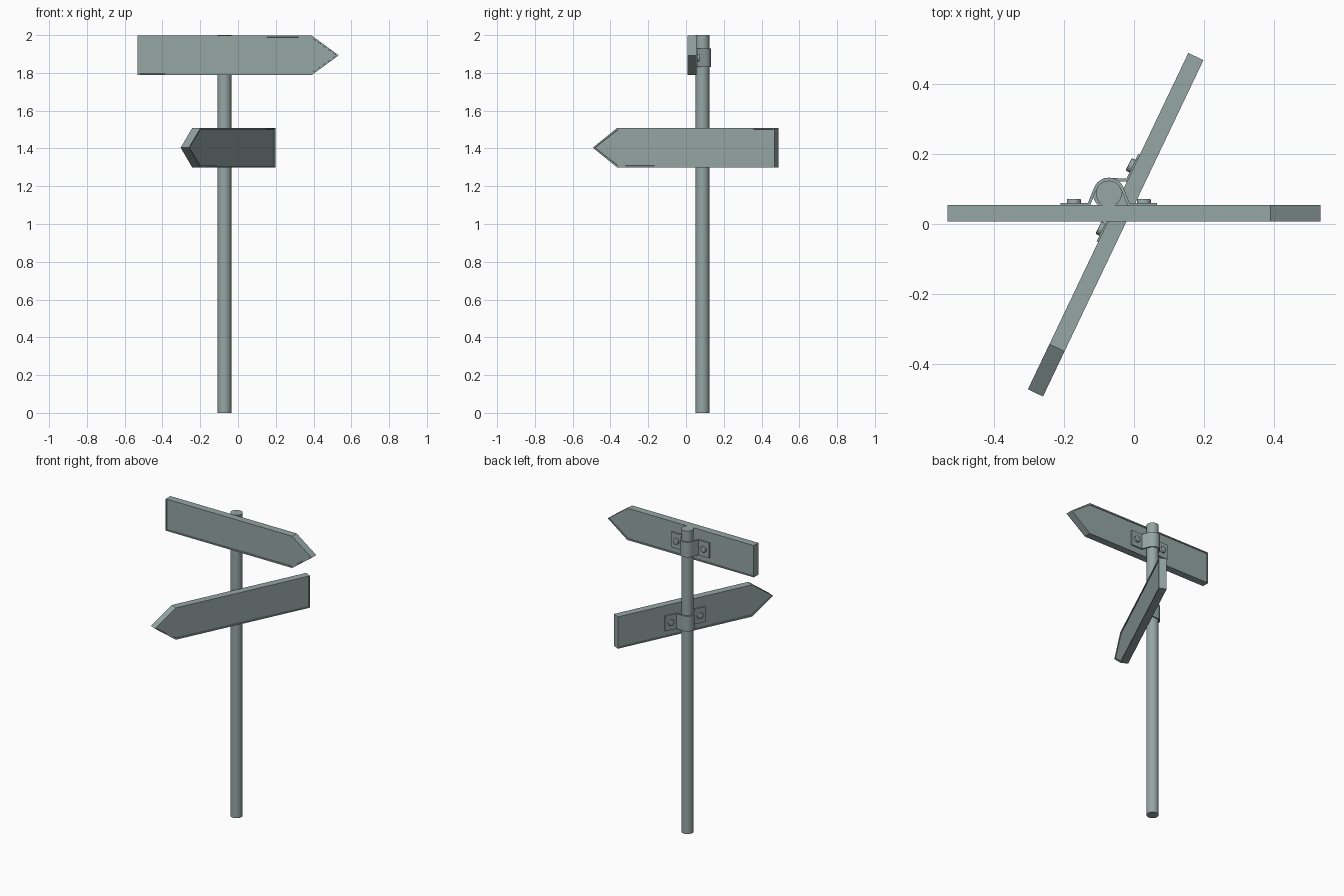
import bpy, bmesh, math
from mathutils import Vector, Matrix

if "Cube" in bpy.data.objects:
    bpy.data.objects.remove(bpy.data.objects["Cube"])

mat = bpy.data.materials.new("grey green metal")
mat.diffuse_color = (0.30, 0.38, 0.37, 1)
mat.use_nodes = True
mat.node_tree.nodes["Principled BSDF"].inputs["Base Color"].default_value = mat.diffuse_color

POST = Vector((-0.072, 0.087, 0))
R = 0.037


def finish(bm, name, matrix=Matrix(), smooth=False):
    bm.transform(matrix)
    bmesh.ops.recalc_face_normals(bm, faces=bm.faces)
    me = bpy.data.meshes.new(name)
    bm.to_mesh(me)
    bm.free()
    ob = bpy.data.objects.new(name, me)
    bpy.context.collection.objects.link(ob)
    me.materials.append(mat)
    if smooth:
        bpy.ops.object.select_all(action='DESELECT')
        ob.select_set(True)
        bpy.context.view_layer.objects.active = ob
        bpy.ops.object.shade_smooth_by_angle(angle=math.radians(35))
    return ob


def prism(points, direction):
    """Extrude a closed outline along a direction."""
    bm = bmesh.new()
    f = bm.faces.new([bm.verts.new(p) for p in points])
    ext = bmesh.ops.extrude_face_region(bm, geom=[f])
    verts = [g for g in ext["geom"] if isinstance(g, bmesh.types.BMVert)]
    bmesh.ops.translate(bm, vec=direction, verts=verts)
    bmesh.ops.recalc_face_normals(bm, faces=bm.faces)
    return bm


# Local sign frame: x toward the tip, y toward the back, origin on post axis
def sign_panel(name, m):
    outline = [(-0.461, -0.105), (0.462, -0.105), (0.605, 0), (0.462, 0.105), (-0.461, 0.105)]
    bm = prism([(x, -0.080, z) for x, z in outline], (0, 0.048, 0))
    faces = [f for f in bm.faces if abs(f.normal.y) > 0.9]
    # raised rim around a recessed panel on both sides
    bmesh.ops.inset_individual(bm, faces=faces, thickness=0.010, depth=0)
    bmesh.ops.inset_individual(bm, faces=faces, thickness=0.0005, depth=-0.005)
    finish(bm, name, m)


def strap(name, m):
    # centre line of the clamp: ear, tangent rise, arc round the post, ear
    t, ra, h = 0.0085, 0.0412, 0.1
    path = [Vector((0.138, -0.0315)), Vector((0.057, -0.0315))]
    for i in range(15):
        a = math.radians(22 + 136 * i / 14)
        path.append(Vector((ra * math.cos(a), ra * math.sin(a))))
    path += [Vector((-0.057, -0.0315)), Vector((-0.138, -0.0315))]
    outer, inner = [], []
    for i, p in enumerate(path):
        d1 = (p - path[max(i - 1, 0)]) if i else path[1] - p
        d2 = (path[i + 1] - p) if i < len(path) - 1 else d1
        n1 = Vector((d1.y, -d1.x)).normalized()
        n2 = Vector((d2.y, -d2.x)).normalized()
        n = (n1 + n2).normalized()
        off = n * (t / 2 / n.dot(n1))
        outer.append(p + off)
        inner.append(p - off)
    loop = outer + inner[::-1]
    bm = prism([(p.x, p.y, -0.013 - h / 2) for p in loop], (0, 0, h))
    finish(bm, name, m, True)


def bolt(name, x, m):
    bm = bmesh.new()
    place = Matrix.Translation((x, -0.023, -0.013)) @ Matrix.Rotation(math.pi / 2, 4, 'X')
    bmesh.ops.create_cone(bm, cap_ends=True, segments=20, radius1=0.02, radius2=0.02,
                          depth=0.016, matrix=place)
    rim = [e for e in bm.edges if all(v.co.y > -0.02 for v in e.verts)]
    bmesh.ops.bevel(bm, geom=rim, offset=0.003, segments=2, profile=0.5, affect='EDGES')
    finish(bm, name, m, True)


# Post
bm = bmesh.new()
bmesh.ops.create_cone(bm, cap_ends=True, segments=32, radius1=R, radius2=R, depth=2,
                      matrix=Matrix.Translation(POST + Vector((0, 0, 1))))
finish(bm, "post", smooth=True)

# Two signs with clamps; the lower one is mirrored and turned
lower_turn = Matrix.Rotation(math.radians(244.5), 4, 'Z') @ Matrix.Diagonal((1, -1, 1, 1))
for label, z, turn in (("upper", 1.893, Matrix()), ("lower", 1.404, lower_turn)):
    m = Matrix.Translation(POST + Vector((0, 0, z))) @ turn
    sign_panel(label + "_sign", m)
    strap(label + "_clamp", m)
    for side, x in (("left", -0.1), ("right", 0.1)):
        bolt(f"{label}_{side}_bolt", x, m)
